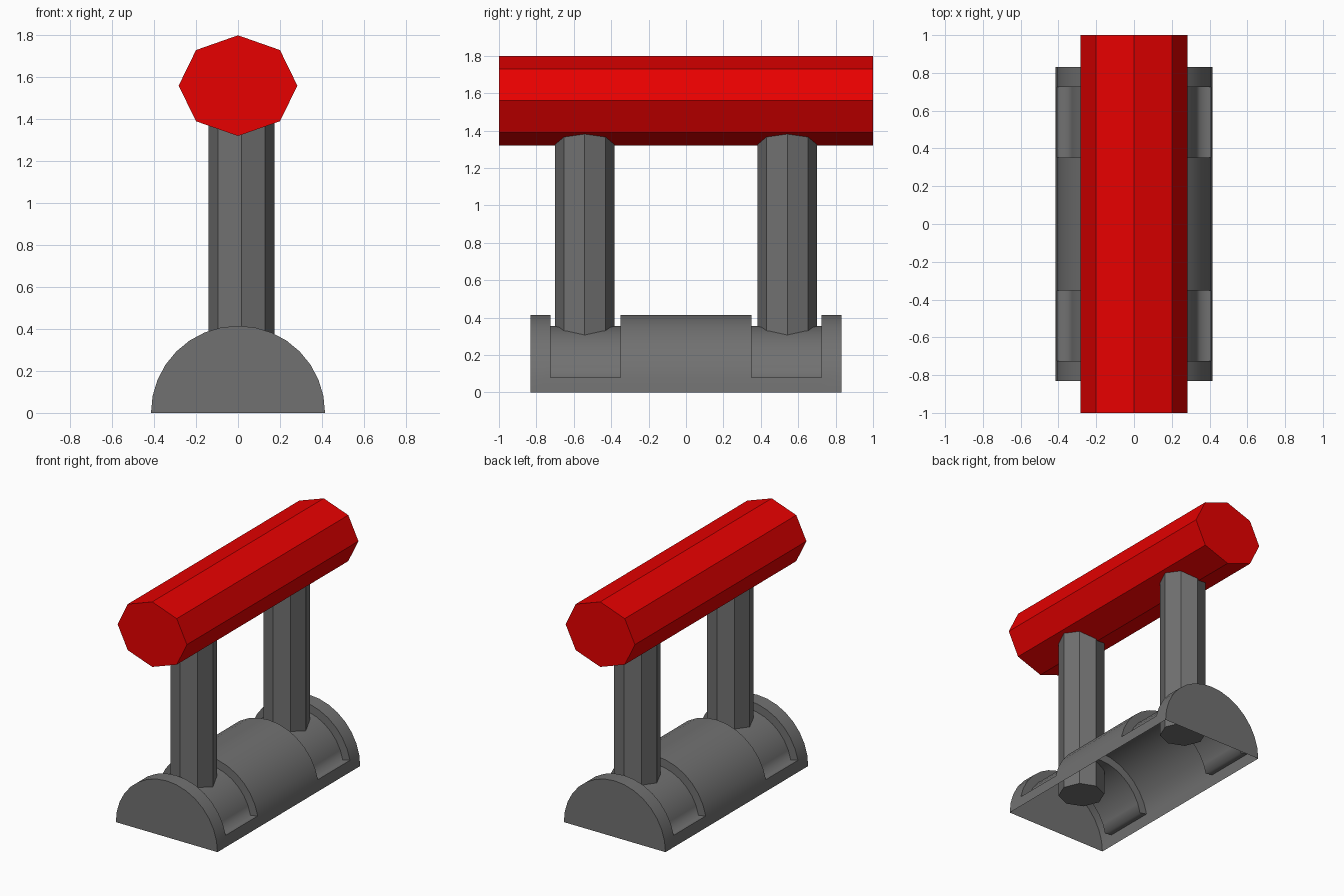
import bpy, bmesh, math

if "Cube" in bpy.data.objects:
    bpy.data.objects.remove(bpy.data.objects["Cube"])

R, FLOOR_R, SEGS = 0.415, 0.355, 16


def material(name, color):
    mat = bpy.data.materials.new(name)
    mat.diffuse_color = color
    mat.use_nodes = True
    mat.node_tree.nodes["Principled BSDF"].inputs["Base Color"].default_value = mat.diffuse_color
    return mat


dark_grey = material("dark_grey", (0.165, 0.165, 0.165, 1))
red = material("red", (0.8, 0.0, 0.0, 1))


def finish(name, bm):
    bmesh.ops.remove_doubles(bm, verts=bm.verts, dist=1e-4)
    bmesh.ops.recalc_face_normals(bm, faces=bm.faces)
    mesh = bpy.data.meshes.new(name)
    bm.to_mesh(mesh)
    bm.free()
    obj = bpy.data.objects.new(name, mesh)
    bpy.context.collection.objects.link(obj)
    return obj


def pt(i, y, r):
    a = math.pi * i / SEGS
    return (r * math.cos(a), y, r * math.sin(a))


def face(bm, points):
    bm.faces.new([bm.verts.new(p) for p in points])


# Half-round base shell: open underneath, with two sunken bands
bm = bmesh.new()
ys = [-0.832, -0.724, -0.351, 0.351, 0.724, 0.832]
for j in range(5):
    y0, y1 = ys[j], ys[j + 1]
    for i in range(SEGS):
        sunken = j in (1, 3) and 1 <= i < SEGS - 1
        r = FLOOR_R if sunken else R
        face(bm, [pt(i, y0, r), pt(i + 1, y0, r), pt(i + 1, y1, r), pt(i, y1, r)])
        if sunken:
            for y in (y0, y1):  # band side walls
                face(bm, [pt(i, y, R), pt(i + 1, y, R), pt(i + 1, y, FLOOR_R), pt(i, y, FLOOR_R)])
    if j in (1, 3):
        for i in (1, SEGS - 1):  # band end ledges
            face(bm, [pt(i, y0, R), pt(i, y1, R), pt(i, y1, FLOOR_R), pt(i, y0, FLOOR_R)])
# End caps
for y in (ys[0], ys[-1]):
    face(bm, [pt(i, y, R) for i in range(SEGS + 1)])
base = finish("base_shell", bm)
base.data.materials.append(dark_grey)
bpy.context.view_layer.objects.active = base
base.select_set(True)
bpy.ops.object.shade_smooth_by_angle(angle=math.radians(30))
base.select_set(False)
# Ledges blend softly into the band floors
for e in base.data.edges:
    a, b = (base.data.vertices[v].co for v in e.vertices)
    if abs(a.y - b.y) > 0.1 and abs(math.hypot(a.x, a.z) - FLOOR_R) < 1e-3:
        e.use_edge_sharp = False


def prism(name, radius, depth, location, mat, rotation=(0, 0, 0), scale=(1, 1, 1)):
    bpy.ops.mesh.primitive_cylinder_add(vertices=8, radius=radius, depth=depth,
                                        location=location, rotation=rotation)
    obj = bpy.context.object
    obj.name = name
    obj.scale = scale
    obj.data.materials.append(mat)
    return obj


# Octagonal posts, reaching through the base floor and into the grip
for name, y in (("front_post", -0.5415), ("back_post", 0.5415)):
    prism(name, 0.158, 1.28, (0.017, y, 0.80), dark_grey)

# Flattened octagonal grip
prism("grip", 0.283, 2.0, (0, 0, 1.56), red, (math.pi / 2, 0, 0), (1, 0.24 / 0.283, 1))
